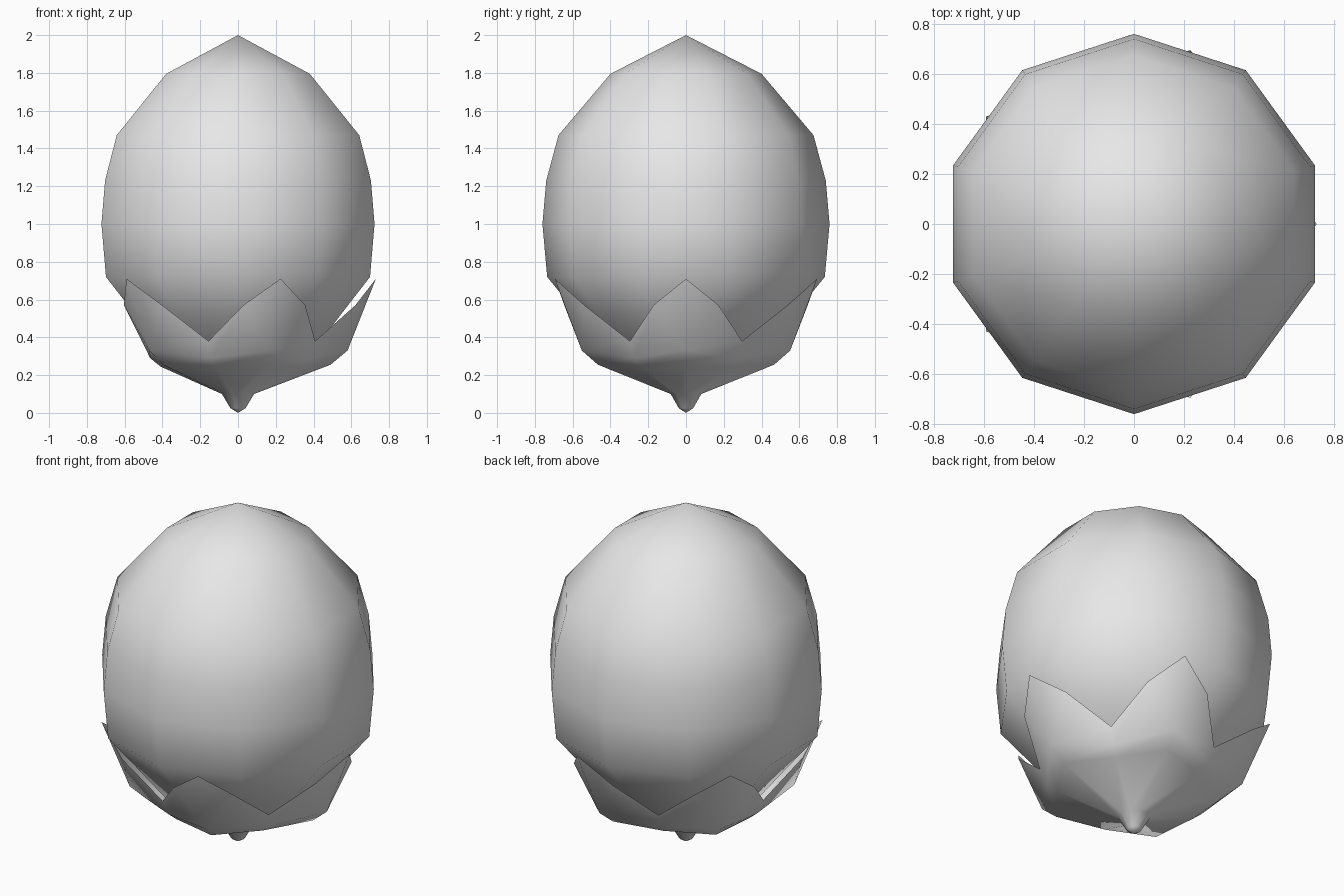
import bpy
import bmesh
from math import cos, sin, radians

cube = bpy.data.objects.get("Cube")
if cube:
    bpy.data.objects.remove(cube, do_unlink=True)

grey = bpy.data.materials.new("light_grey")
grey.use_nodes = True
colour = (0.8, 0.8, 0.8, 1)
grey.diffuse_color = colour
grey.node_tree.nodes["Principled BSDF"].inputs["Base Color"].default_value = colour


def polar(bm, angle, radius, z):
    a = radians(angle)
    return bm.verts.new((radius * cos(a), radius * sin(a), z))


def bridge(bm, low, high):
    n = len(low)
    for i in range(n):
        j = (i + 1) % n
        bm.faces.new((low[i], low[j], high[j], high[i]))


def fan(bm, ring, pole, upward):
    for i, v in enumerate(ring):
        w = ring[(i + 1) % len(ring)]
        bm.faces.new((v, w, pole) if upward else (w, v, pole))


def finish(bm, name):
    mesh = bpy.data.meshes.new(name)
    bm.to_mesh(mesh)
    bm.free()
    mesh.materials.append(grey)
    for p in mesh.polygons:
        p.use_smooth = True
    obj = bpy.data.objects.new(name, mesh)
    bpy.context.collection.objects.link(obj)


# Rounded ten-sided body with a pointed top
bm = bmesh.new()
profile = [(0.38, 0.28), (0.58, 0.53), (0.735, 0.72), (0.76, 1.0),
           (0.74, 1.23), (0.675, 1.47), (0.40, 1.795)]
rings = [[polar(bm, 18 + 36 * k, r, z) for k in range(10)] for r, z in profile]
for low, high in zip(rings, rings[1:]):
    bridge(bm, low, high)
fan(bm, rings[-1], polar(bm, 0, 0, 2.0), True)
fan(bm, rings[0], polar(bm, 0, 0, 0.2), False)
finish(bm, "body")

# Cup of five pointed leaves, running down into the stem tip.
# Each ring gives (radius, z) on a leaf axis and on a notch axis.
bm = bmesh.new()
cup = [((0.04, 0.025), (0.04, 0.025)), ((0.085, 0.1), (0.085, 0.1)),
       ((0.49, 0.255), (0.41, 0.245)), ((0.58, 0.33), (0.465, 0.29))]
rings = [[polar(bm, 36 * k, *pair[k % 2]) for k in range(10)] for pair in cup]
for low, high in zip(rings, rings[1:]):
    bridge(bm, low, high)
fan(bm, rings[0], polar(bm, 0, 0, 0.0), False)

# Leaf points above the cup
rim = rings[-1]
notches = [polar(bm, 36 + 72 * k, 0.505, 0.38) for k in range(5)]
for k in range(5):
    axis = 72 * k
    base = rim[2 * k]
    tip = polar(bm, axis, 0.73, 0.71)
    left = polar(bm, axis + 15.5, 0.645, 0.57)
    right = polar(bm, axis - 15.5, 0.645, 0.57)
    bm.faces.new((base, rim[2 * k + 1], notches[k], left))
    bm.faces.new((base, left, tip))
    bm.faces.new((base, tip, right))
    bm.faces.new((rim[2 * k - 1], base, right, notches[k - 1]))
finish(bm, "leaf_cup")
